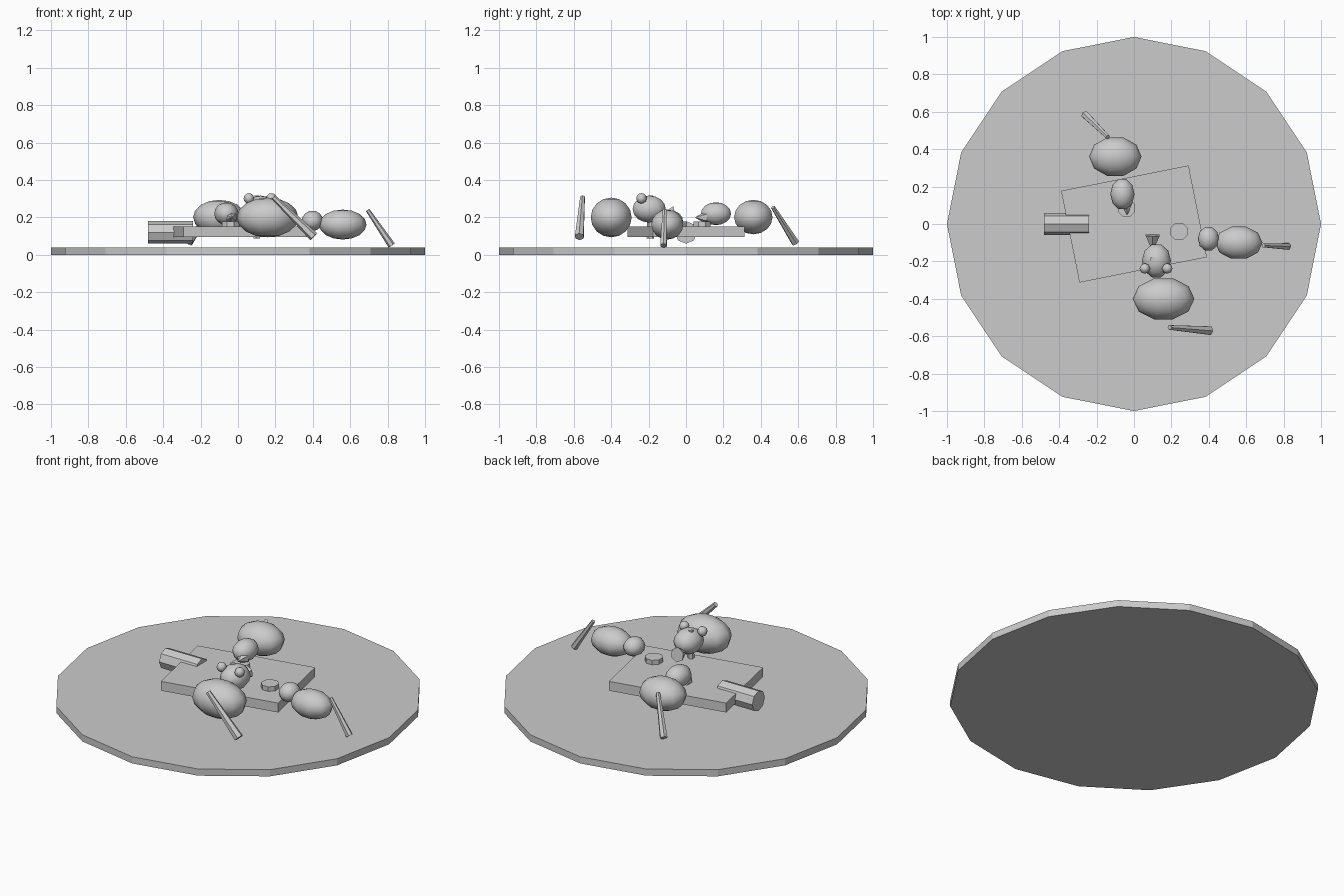
import bpy, bmesh
from math import pi
from mathutils import Vector, Matrix

if "Cube" in bpy.data.objects:
    bpy.data.objects.remove(bpy.data.objects["Cube"])


def make(name, bm, smooth=False):
    me = bpy.data.meshes.new(name)
    bm.to_mesh(me)
    bm.free()
    for p in me.polygons:
        p.use_smooth = smooth
    ob = bpy.data.objects.new(name, me)
    bpy.context.collection.objects.link(ob)
    return ob


def ball(name, loc, radii, segments=10, rings=8):
    bm = bmesh.new()
    bmesh.ops.create_uvsphere(bm, u_segments=segments, v_segments=rings, radius=1)
    m = Matrix.Translation(loc) @ Matrix.Diagonal((*radii, 1)) @ Matrix.Rotation(pi / 2, 4, 'Z')
    bm.transform(m)
    return make(name, bm, True)


def rod(name, a, b, ra, rb, sides, spin=0.0):
    """Straight, possibly tapered rod from a (radius ra) to b (radius rb)."""
    a, b = Vector(a), Vector(b)
    d = b - a
    bm = bmesh.new()
    bmesh.ops.create_cone(bm, cap_ends=True, segments=sides, radius1=ra, radius2=rb, depth=d.length)
    m = Matrix.Translation((a + b) / 2) @ d.to_track_quat('Z', 'Y').to_matrix().to_4x4()
    bm.transform(m @ Matrix.Rotation(spin, 4, 'Z'))
    return make(name, bm)


# round ground plate
rod("ground_plate", (0, 0, 0), (0, 0, 0.04), 1, 1, 16)

# tilted slab in the middle
bm = bmesh.new()
bmesh.ops.create_cube(bm, size=1)
bm.transform(Matrix.Translation((0, 0, 0.123)) @ Matrix.Rotation(0.197, 4, 'Z')
             @ Matrix.Diagonal((0.695, 0.5, 0.056, 1)))
make("slab", bm)

# log and small discs
rod("log", (-0.48, 0, 0.12), (-0.24, 0, 0.12), 0.06, 0.06, 8)
for i, (x, y) in enumerate([(0.24, -0.04), (-0.04, 0.085)]):
    rod(f"small_disc_{i}", (x, y, 0.14), (x, y, 0.178), 0.05, 0.05, 8, pi / 8)

# animals: body, head, tail
animals = {
    "front": [((0.158, -0.4, 0.2), (0.165, 0.115, 0.106)),
              ((0.12, -0.197, 0.245), (0.078, 0.093, 0.072)),
              ((0.19, -0.553, 0.308), (0.405, -0.57, 0.097), 0.014, 0.026)],
    "back": [((-0.1, 0.36, 0.202), (0.14, 0.108, 0.092)),
             ((-0.062, 0.16, 0.22), (0.065, 0.085, 0.061)),
             ((-0.14, 0.465, 0.255), (-0.262, 0.585, 0.065), 0.012, 0.022)],
    "right": [((0.56, -0.1, 0.162), (0.127, 0.09, 0.08)),
              ((0.398, -0.079, 0.182), (0.057, 0.066, 0.054)),
              ((0.693, -0.115, 0.24), (0.822, -0.12, 0.05), 0.011, 0.02)],
}
for side, (body, head, tail) in animals.items():
    ball(side + "_body", *body)
    ball(side + "_head", *head)
    rod(side + "_tail", *tail, 6)

# snouts and the upright spike through the front head
rod("back_beak", (-0.04, 0.11, 0.2), (-0.036, 0.05, 0.2), 0.036, 0.002, 6)
rod("front_horn", (0.1, -0.145, 0.205), (0.1, -0.06, 0.218), 0.002, 0.043, 6)
rod("upright_spike", (0.1, -0.19, 0.088), (0.1, -0.19, 0.318), 0.02, 0.014, 6)

# eyes on the front head
for s in (-1, 1):
    ball("eye_left" if s < 0 else "eye_right", (0.118 + s * 0.06, -0.238, 0.302), (0.028, 0.028, 0.028), 8, 6)
